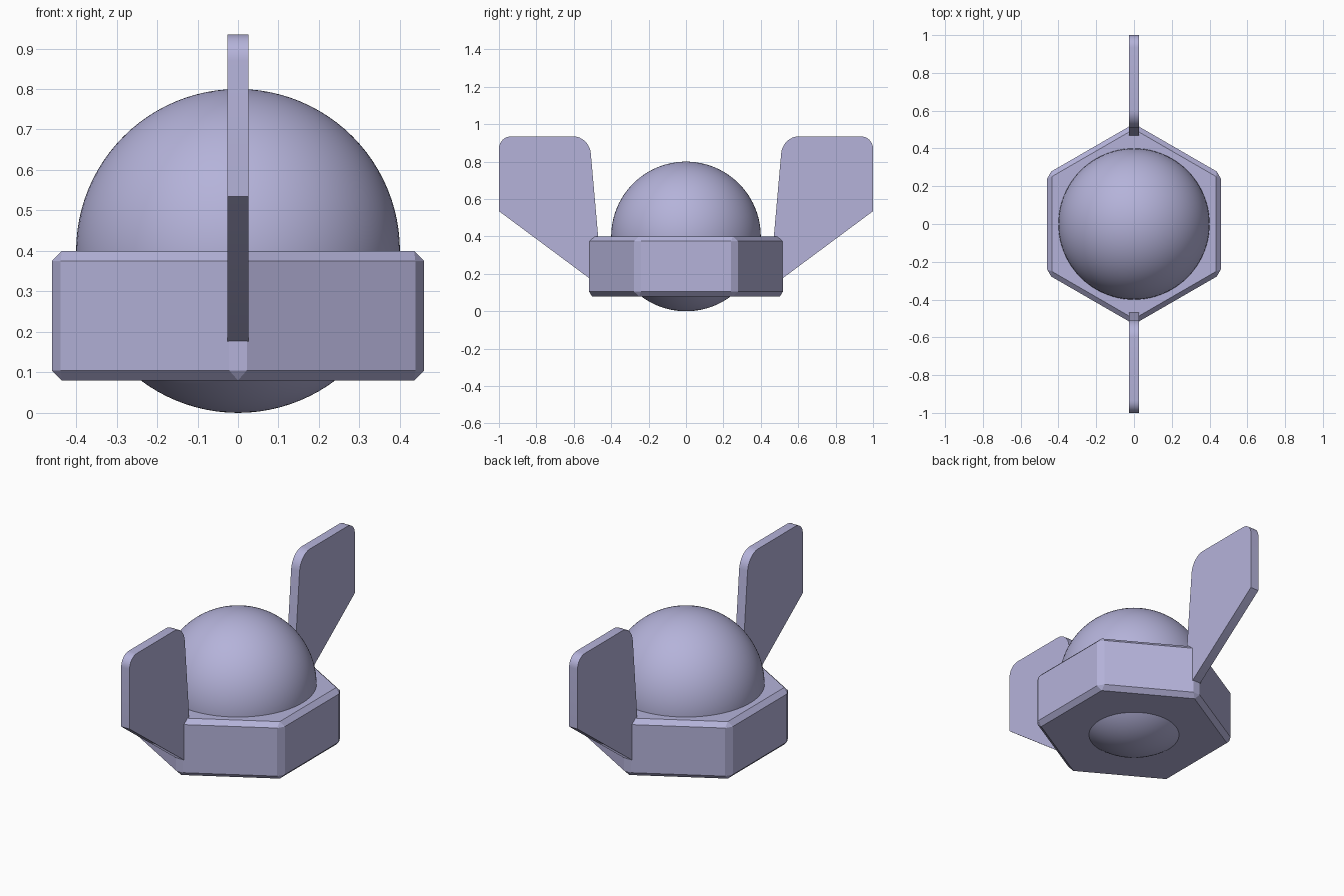
import bpy, bmesh, math
from mathutils import Vector

if "Cube" in bpy.data.objects:
    bpy.data.objects.remove(bpy.data.objects["Cube"])

metal = bpy.data.materials.new("lavender grey")
metal.diffuse_color = (0.46, 0.45, 0.70, 1)
metal.use_nodes = True
metal.node_tree.nodes["Principled BSDF"].inputs["Base Color"].default_value = metal.diffuse_color


def finish(name, bm):
    bmesh.ops.recalc_face_normals(bm, faces=bm.faces)
    mesh = bpy.data.meshes.new(name)
    bm.to_mesh(mesh)
    bm.free()
    mesh.materials.append(metal)
    obj = bpy.data.objects.new(name, mesh)
    bpy.context.collection.objects.link(obj)
    return obj


def smooth(obj, degrees):
    bpy.ops.object.select_all(action='DESELECT')
    obj.select_set(True)
    bpy.context.view_layer.objects.active = obj
    bpy.ops.object.shade_smooth_by_angle(angle=math.radians(degrees))


def rounded(corner, along_in, along_out, steps=8):
    """Curved corner: starts at corner+along_in, ends at corner+along_out."""
    c, a, b = Vector(corner), Vector(along_in), Vector(along_out)
    angles = [math.pi / 2 * i / steps for i in range(steps + 1)]
    return [c + a * (1 - math.sin(t)) + b * (1 - math.cos(t)) for t in angles]


# Domed ball running through the nut
bm = bmesh.new()
bmesh.ops.create_uvsphere(bm, u_segments=96, v_segments=48, radius=0.4)
bmesh.ops.translate(bm, verts=bm.verts, vec=(0, 0, 0.4))
smooth(finish("dome_ball", bm), 30)

# Hexagonal nut body with points towards front and back, chamfered edges
bm = bmesh.new()
bottom = [bm.verts.new((0.531 * math.sin(math.radians(60 * i)),
                        0.531 * math.cos(math.radians(60 * i)), 0.08))
          for i in range(6)]
face = bm.faces.new(bottom)
ext = bmesh.ops.extrude_face_region(bm, geom=[face])
bmesh.ops.translate(bm, vec=(0, 0, 0.32),
                    verts=[v for v in ext["geom"] if isinstance(v, bmesh.types.BMVert)])
bmesh.ops.recalc_face_normals(bm, faces=bm.faces)
bmesh.ops.bevel(bm, geom=bm.edges[:], offset=0.025, segments=1,
                affect='EDGES', profile=0.5)
finish("hex_nut", bm)

# Flat wings with rounded upper corners, one at the front and one at the back
profile = [Vector((0.449, 0.165)), Vector((0.515, 0.175)), Vector((1.0, 0.535))]
profile += rounded((1.0, 0.935), (0, -0.065), (-0.065, 0))
profile += rounded((0.517, 0.935), (0.085, 0), (-0.008, -0.09))
for name, side in (("front_wing", -1), ("back_wing", 1)):
    bm = bmesh.new()
    face = bm.faces.new([bm.verts.new((-0.026, side * p.x, p.y)) for p in profile])
    ext = bmesh.ops.extrude_face_region(bm, geom=[face])
    bmesh.ops.translate(bm, vec=(0.052, 0, 0),
                        verts=[v for v in ext["geom"] if isinstance(v, bmesh.types.BMVert)])
    smooth(finish(name, bm), 30)
